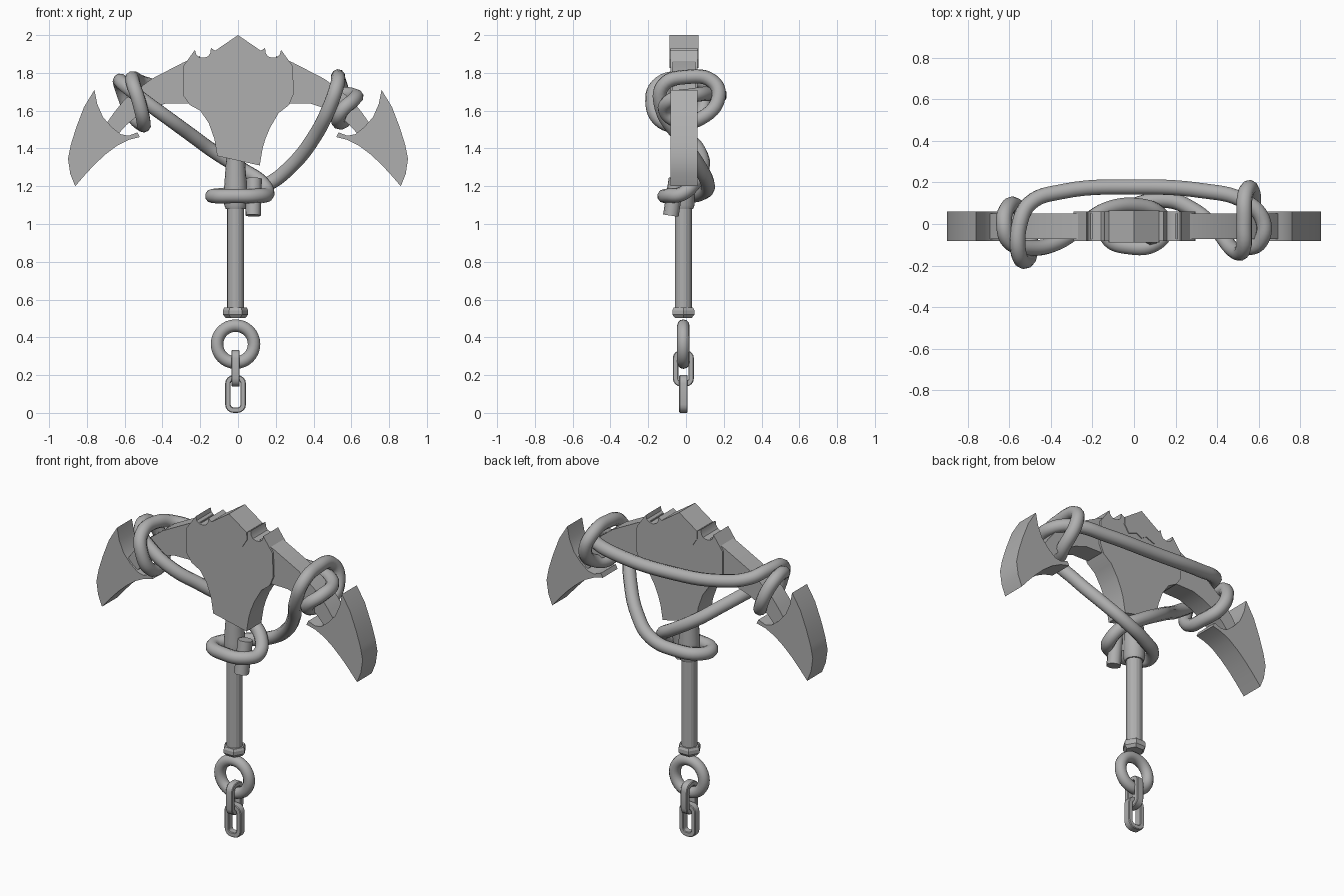
import bpy, bmesh, math
from mathutils import Vector

if "Cube" in bpy.data.objects:
    bpy.data.objects.remove(bpy.data.objects["Cube"])

CX, CY = -0.013, -0.014   # axis of shaft and chain

# one dark grey metal for every part
metal = bpy.data.materials.new("dark_grey_metal")
metal.diffuse_color = (.43, .43, .43, 1)
metal.use_nodes = True
metal.node_tree.nodes["Principled BSDF"].inputs["Base Color"].default_value = metal.diffuse_color


def finish(name, bm, smooth=None):
    bmesh.ops.recalc_face_normals(bm, faces=bm.faces)
    me = bpy.data.meshes.new(name)
    bm.to_mesh(me)
    bm.free()
    ob = bpy.data.objects.new(name, me)
    bpy.context.collection.objects.link(ob)
    if smooth:
        bpy.ops.object.select_all(action='DESELECT')
        ob.select_set(True)
        bpy.context.view_layer.objects.active = ob
        bpy.ops.object.shade_smooth_by_angle(angle=math.radians(smooth))
    return ob


def plate(name, outline, y0, y1, flip=1):
    """Front-view outline (x, z) extruded from y0 to y1."""
    bm = bmesh.new()
    f = bm.faces.new([bm.verts.new((flip * x, y0, z)) for x, z in outline])
    ext = bmesh.ops.extrude_face_region(bm, geom=[f])
    vs = [v for v in ext["geom"] if isinstance(v, bmesh.types.BMVert)]
    bmesh.ops.translate(bm, verts=vs, vec=(0, y1 - y0, 0))
    bm.faces.new([v for v in bm.verts if v not in vs]) if len(bm.faces) == len(outline) + 1 else None
    return finish(name, bm, 30)


def lathe(name, rings, sides, smooth=None):
    """Stack of (radius, z) rings around the shaft axis, capped."""
    bm = bmesh.new()
    loops = []
    for r, z in rings:
        loops.append([bm.verts.new((CX + r * math.cos(2 * math.pi * i / sides),
                                    CY + r * math.sin(2 * math.pi * i / sides), z))
                      for i in range(sides)])
    for a, b in zip(loops, loops[1:]):
        for i in range(sides):
            j = (i + 1) % sides
            bm.faces.new((a[i], a[j], b[j], b[i]))
    bm.faces.new(loops[0])
    bm.faces.new(loops[-1])
    return finish(name, bm, smooth)


def chain_link(name, z, hw, hh, turn):
    """Rounded-rectangle link with a flat chamfered section."""
    t, d, c, rad = 0.0145, 0.022, 0.004, 0.03
    sec = [(-t, -d + c), (-t + c, -d), (t - c, -d), (t, -d + c),
           (t, d - c), (t - c, d), (-t + c, d), (-t, d - c)]
    bm = bmesh.new()
    loops = []
    for k, (sx, sz) in enumerate([(1, 1), (-1, 1), (-1, -1), (1, -1)]):
        for s in range(5):
            a = math.pi / 2 * (k + s / 4)
            ring = []
            for o, y in sec:
                px = sx * (hw - t - rad) + (rad + o) * math.cos(a)
                pz = sz * (hh - t - rad) + (rad + o) * math.sin(a)
                x2, y2 = (y, px) if turn else (px, y)
                ring.append(bm.verts.new((CX + x2, CY + y2, z + pz)))
            loops.append(ring)
    for i, a in enumerate(loops):
        b = loops[(i + 1) % len(loops)]
        for j in range(8):
            bm.faces.new((a[j], a[(j + 1) % 8], b[(j + 1) % 8], b[j]))
    return finish(name, bm, 40)


# crown: notched top, concave flanks, slanted lower end
top = [(-.29, 1.835), (-.228, 1.922), (-.222, 1.897), (-.205, 1.883), (-.18, 1.88), (-.158, 1.888),
       (-.147, 1.905), (-.143, 1.932), (-.12, 1.917)]
flank = [(.295, 1.69), (.27, 1.63), (.215, 1.587), (.17, 1.51), (.145, 1.45), (.13, 1.40)]
left_flank = [(-.11, 1.36), (-.125, 1.45), (-.155, 1.535), (-.20, 1.60), (-.255, 1.63), (-.29, 1.68)]
crown = top + [(0, 1.995)] + [(-x, z) for x, z in reversed(top)] + flank + [(.115, 1.31)] + left_flank
plate("crown", crown, -.082, .061)

# slightly raised crest on both faces of the crown
half = [(0, 2.0), (-.12, 1.918), (-.122, 1.873), (-.092, 1.825), (-.035, 1.847)]
plate("crest", half + [(0, 1.827)] + [(-x, z) for x, z in reversed(half[1:])], -.088, .066)

# arms and flukes, mirrored
arm = [(-.20, 1.89), (-.29, 1.855), (-.46, 1.767), (-.60, 1.66), (-.66, 1.585), (-.74, 1.47),
       (-.66, 1.44), (-.635, 1.475), (-.59, 1.525), (-.53, 1.575), (-.465, 1.61),
       (-.385, 1.637), (-.20, 1.64)]
fluke = [(-.76, 1.71), (-.815, 1.62), (-.857, 1.51), (-.885, 1.42), (-.90, 1.345), (-.888, 1.265),
         (-.862, 1.20), (-.81, 1.26), (-.757, 1.317), (-.70, 1.37), (-.64, 1.415), (-.58, 1.445),
         (-.52, 1.46), (-.532, 1.485), (-.58, 1.467), (-.62, 1.475), (-.67, 1.515),
         (-.715, 1.566), (-.745, 1.635)]
for side, s in (("left", 1), ("right", -1)):
    plate(side + "_arm", arm, -.071, .05, s)
    plate(side + "_fluke", fluke, -.082, .061, s)

# shaft, upper collar, bottom nut
lathe("shaft", [(.045, .54), (.045, 1.4)], 16, 15)
lathe("collar", [(.052, 1.08), (.06, 1.10), (.06, 1.2), (.05, 1.34), (.05, 1.38)], 16, 25)
lathe("end_nut", [(.052, .503), (.067, .52), (.067, .543), (.06, .557)], 6)

# ring and chain
bpy.ops.mesh.primitive_torus_add(major_radius=.098, minor_radius=.033, major_segments=32,
                                 minor_segments=12, location=(CX, CY, .364),
                                 rotation=(math.pi / 2, 0, 0))
bpy.context.object.name = "ring"
bpy.ops.object.shade_smooth()
chain_link("upper_link", .236, .056, .097, True)
chain_link("lower_link", .10, .055, .10, False)

# one closed rope: left hitch, back span, right hitch, down and around the shaft
path = [
    (-.13, .07, 1.385), (-.24, .0, 1.465), (-.37, -.09, 1.56), (-.50, -.115, 1.655),      # diagonal
    (-.60, -.085, 1.735), (-.625, 0, 1.757), (-.61, .075, 1.70), (-.56, .08, 1.58),       # left hitch
    (-.51, -.01, 1.53), (-.50, -.125, 1.54), (-.525, -.178, 1.65), (-.555, -.14, 1.745),
    (-.55, 0, 1.77), (-.50, .10, 1.745),
    (-.35, .155, 1.71), (0, .178, 1.68), (.33, .16, 1.68), (.52, .115, 1.69),             # back span
    (.615, .03, 1.68), (.615, -.07, 1.66), (.55, -.11, 1.60), (.53, -.04, 1.545),         # right hitch
    (.57, .08, 1.56), (.56, .172, 1.67), (.535, .14, 1.755), (.53, 0, 1.778),
    (.525, -.12, 1.735), (.485, -.13, 1.62),
    (.40, -.03, 1.455), (.28, .07, 1.305), (.155, .115, 1.21), (0, .088, 1.165),          # down strand
    (-.115, .02, 1.15), (-.13, -.06, 1.148), (-.02, -.11, 1.148), (.11, -.09, 1.15),      # shaft loop
    (.155, -.02, 1.16), (.12, .05, 1.225), (.03, .085, 1.285)]
cu = bpy.data.curves.new("rope", 'CURVE')
cu.dimensions = '3D'
cu.bevel_depth, cu.bevel_resolution, cu.resolution_u = .038, 3, 6
sp = cu.splines.new('BEZIER')
sp.bezier_points.add(len(path) - 1)
for p, co in zip(sp.bezier_points, path):
    p.co = co
    p.handle_left_type = p.handle_right_type = 'AUTO'
sp.use_cyclic_u = True
rope = bpy.data.objects.new("rope", cu)
bpy.context.collection.objects.link(rope)
bpy.ops.object.select_all(action='DESELECT')
rope.select_set(True)
bpy.context.view_layer.objects.active = rope
bpy.ops.object.convert(target='MESH')
bpy.ops.object.shade_smooth()

# loose rope end tucked under the shaft loop
a, b = Vector((.085, -.05, 1.24)), Vector((.08, -.08, 1.045))
bpy.ops.mesh.primitive_cylinder_add(vertices=8, radius=.042, depth=(b - a).length, location=(a + b) / 2)
end = bpy.context.object
end.name = "rope_end"
end.rotation_euler = (a - b).to_track_quat('Z', 'Y').to_euler()
bpy.ops.object.shade_smooth_by_angle(angle=math.radians(50))

for ob in bpy.context.scene.objects:
    if ob.type == 'MESH':
        ob.data.materials.clear()
        ob.data.materials.append(metal)
